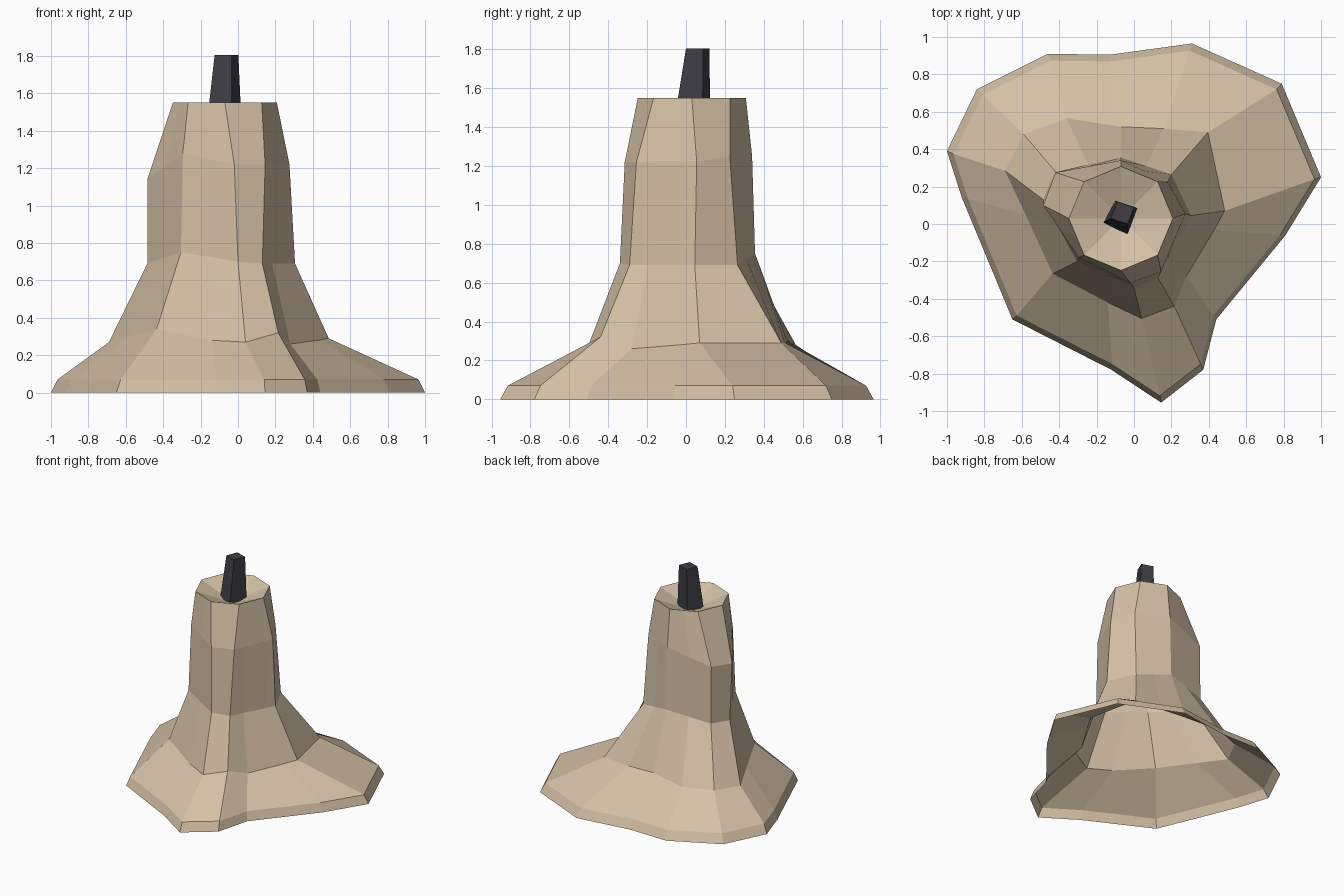
import bpy
from math import cos, sin, pi
from mathutils import Vector

default_cube = bpy.data.objects.get("Cube")
if default_cube:
    bpy.data.objects.remove(default_cube, do_unlink=True)


def make_material(name, colour):
    material = bpy.data.materials.new(name)
    material.use_nodes = True
    material.diffuse_color = (*colour, 1)
    shader = material.node_tree.nodes["Principled BSDF"]
    shader.inputs["Base Color"].default_value = (*colour, 1)
    shader.inputs["Roughness"].default_value = 0.9
    return material


def make_object(name, verts, faces, material):
    mesh = bpy.data.meshes.new(name)
    mesh.from_pydata(verts, [], faces)
    mesh.materials.append(material)
    mesh.update()
    new_object = bpy.data.objects.new(name, mesh)
    bpy.context.scene.collection.objects.link(new_object)
    return new_object


def loft(rings):
    """Join equal rings, listed from the bottom up, with quads."""
    count = len(rings[0])
    verts = [point for ring in rings for point in ring]
    faces = []
    for level in range(len(rings) - 1):
        for side in range(count):
            low = level * count
            after = (side + 1) % count
            faces.append((low + side, low + after,
                          low + count + after, low + count + side))
    return verts, faces


def resample(ring, positions):
    """Pick points along a closed ring at fractional corner positions."""
    result = []
    for position in positions:
        corner = int(position)
        start = Vector(ring[corner])
        end = Vector(ring[(corner + 1) % len(ring)])
        result.append(start.lerp(end, position - corner))
    return result


wood = make_material("pale wood", (0.66, 0.53, 0.38))
charcoal = make_material("charcoal", (0.05, 0.047, 0.06))

# Irregular root outline, counter-clockwise from the left side
outline = [(1, .25), (.79, .75), (.31, .965), (-.13, .905), (-.46, .91),
           (-.84, .72), (-1, .39), (-.92, .14), (-.65, -.51), (-.12, -.78),
           (.145, -.955), (.37, -.78), (.44, -.51), (.81, -.06)]
ground_ring = [Vector((x, y, 0)) for x, y in outline]
lip_ring = [Vector((x * .965, y * .96, .07)) for x, y in outline]

# Shoulder where the roots rise into the trunk
shoulder_ring = [Vector(p) for p in [
    (.485, .07, .29), (.395, .49, .29), (.16, .51, .29), (-.07, .52, .3),
    (-.36, .565, .28), (-.59, .48, .28), (-.69, .285, .27), (-.58, .05, .3),
    (-.435, -.265, .34), (-.14, -.42, .28), (.04, -.505, .27),
    (.215, -.44, .32), (.28, -.28, .26), (.43, -.03, .28)]]

# Eight-sided trunk rings, spread over the root columns
columns = [0, 1, 1.5, 2, 2.5, 3, 4, 4.5, 5, 5.5, 6, 7, 7.3, 7.8]
waist = [(.305, .045, .69), (.2, .265, .69), (-.07, .355, .75),
         (-.42, .28, .7), (-.485, .13, .69), (-.305, -.2, .75),
         (0, -.34, .7), (.13, -.29, .69)]
upper = [(.275, .055, 1.22), (.18, .225, 1.25), (-.07, .34, 1.25),
         (-.42, .275, 1.16), (-.485, .1, 1.14), (-.295, -.18, 1.28),
         (-.02, -.315, 1.22), (.145, -.255, 1.22)]
centre = Vector((-.07, .03, 1.55))
rim = [centre + Vector((cos(i * pi / 4), sin(i * pi / 4), 0)) * .278
       for i in range(8)]

# Trunk: an open-bottomed shell
verts, faces = loft([ground_ring, lip_ring, shoulder_ring]
                    + [resample(ring, columns) for ring in (waist, upper, rim)])

# Hollowed top: a shallow funnel closing the trunk
count = len(columns)
first = len(verts) - count
verts.append(centre - Vector((0, 0, .11)))
tip = len(verts) - 1
faces += [(first + i, first + (i + 1) % count, tip) for i in range(count)]
make_object("trunk", verts, faces, wood)

# Tapered stub standing in the hollow
stub_base = [(-.165, .005), (-.035, -.057), (.018, .085), (-.1, .125)]
stub_top = [(-.125, .03), (-.035, 0), (.002, .088), (-.09, .12)]
verts, faces = loft([[(x, y, 1.45) for x, y in stub_base],
                     [(x, y, 1.805) for x, y in stub_top]])
faces += [(3, 2, 1, 0), (4, 5, 6, 7)]
make_object("stub", verts, faces, charcoal)
